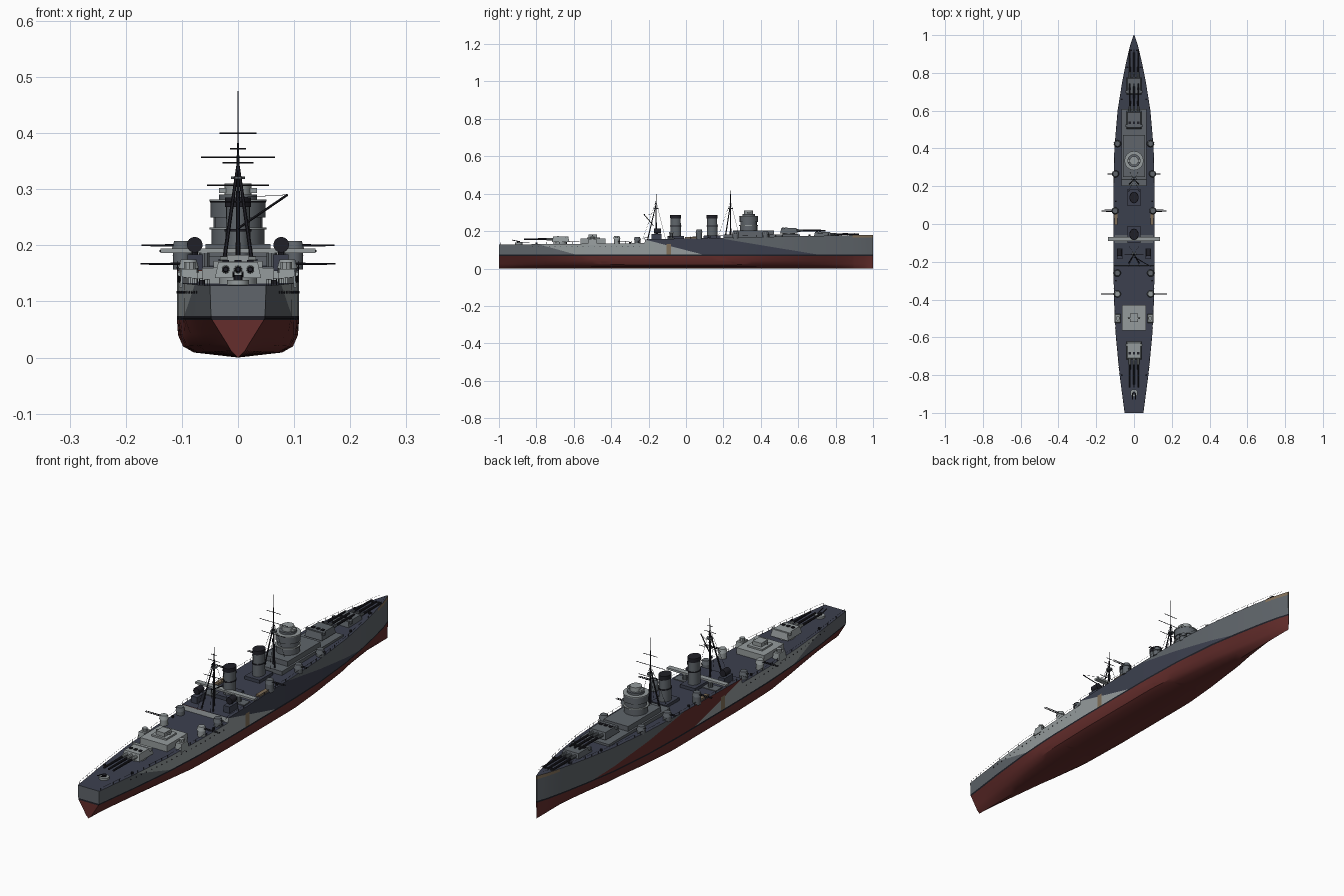
import bpy, bmesh, math
from mathutils import Vector, Matrix

cube = bpy.data.objects.get("Cube")
if cube:
    bpy.data.objects.remove(cube, do_unlink=True)

# Materials
COLOURS = {
    "navy": (0.045, 0.051, 0.077), "light_grey": (0.30, 0.33, 0.335),
    "mid_grey": (0.115, 0.13, 0.145), "hull_red": (0.13, 0.027, 0.025),
    "black": (0.014, 0.014, 0.02), "tan": (0.22, 0.16, 0.10)}
MATS = []
for name, rgb in COLOURS.items():
    m = bpy.data.materials.new(name)
    m.use_nodes = True
    m.diffuse_color = (*rgb, 1)
    m.node_tree.nodes["Principled BSDF"].inputs["Base Color"].default_value = (*rgb, 1)
    MATS.append(m)
NAVY, LIGHT, MID, RED, BLACK, TAN = range(6)
made = []


def finish(bm, name):
    me = bpy.data.meshes.new(name)
    bm.to_mesh(me)
    bm.free()
    for m in MATS:
        me.materials.append(m)
    ob = bpy.data.objects.new(name, me)
    bpy.context.collection.objects.link(ob)
    made.append(ob)


def paint(verts, mat):
    for f in {f for v in verts for f in v.link_faces}:
        f.material_index = mat


def box(bm, x, y, z, mat, taper=1.0):
    """Box from (min, max) pairs, the top scaled by taper."""
    lo, hi = Vector((x[0], y[0], z[0])), Vector((x[1], y[1], z[1]))
    c, s = (lo + hi) / 2, hi - lo
    vs = bmesh.ops.create_cube(bm, size=1)["verts"]
    for v in vs:
        k = taper if v.co.z > 0 else 1
        v.co = Vector((v.co.x * s.x * k, v.co.y * s.y * k, v.co.z * s.z)) + c
    paint(vs, mat)


def rod(bm, a, b, r, mat, r2=None, seg=6, stretch=1.0):
    """Cylinder or cone from a to b; stretch lengthens the section fore and aft."""
    a, b = Vector(a), Vector(b)
    d = b - a
    rot = Matrix.Identity(4) if stretch != 1 else d.to_track_quat("Z", "Y").to_matrix().to_4x4()
    mx = Matrix.Translation((a + b) / 2) @ rot @ Matrix.Diagonal((1, stretch, 1, 1))
    vs = bmesh.ops.create_cone(bm, cap_ends=True, segments=seg, radius1=r,
                               radius2=r if r2 is None else r2, depth=d.length, matrix=mx)["verts"]
    paint(vs, mat)


def drum(bm, x, y, z, r, mat, seg=16, r2=None, stretch=1.0):
    rod(bm, (x, y, z[0]), (x, y, z[1]), r, mat, r2, seg, stretch)


def interp(table, y):
    for (a, p), (b, q) in zip(table, table[1:]):
        if y <= b:
            return p + (q - p) * (y - a) / (b - a)
    return table[-1][1]


# Hull lines
BEAM = [(-1, .05), (-.8, .076), (-.6, .096), (-.4, .106), (-.2, .109), (.2, .109), (.4, .104),
        (.6, .087), (.75, .063), (.87, .039), (.95, .019), (1, .002)]
FULL = [(-1, 0), (-.75, .45), (-.45, .95), (-.2, 1), (.25, 1), (.6, .6), (.85, .15), (1, 0)]
END = [(.25, .012), (.4, .025), (.65, .045), (.96, .07)]
MIDSHIP = [(.72, .009), (.9, .02), (.98, .04), (1, .07)]


def deck_z(y):
    return .128 + .01 * (y + 1) if y < -.22 else .156 + .02 * (y + .22)


def side_x(y):
    return interp(BEAM, y)


bm = bmesh.new()
rings = []
ys = sorted([-1 + .05 * i for i in range(41)] + [-.2215, -.2185, .975])
for y in ys:
    w, f, d = side_x(y), interp(FULL, y), deck_z(y)
    half = [((e[0] + (m[0] - e[0]) * f) * w, e[1] + (m[1] - e[1]) * f) for e, m in zip(END, MIDSHIP)]
    half.append((w, d))
    pts = [(0, 0)] + half + [(0, d)] + [(-x, z) for x, z in reversed(half)]
    rings.append([bm.verts.new((x, y, z)) for x, z in pts])
n = len(rings[0])
for a, b in zip(rings, rings[1:]):
    for i in range(n):
        bm.faces.new((a[i], a[(i + 1) % n], b[(i + 1) % n], b[i]))
bm.faces.new(rings[0])
bm.faces.new(rings[-1])
bmesh.ops.recalc_face_normals(bm, faces=bm.faces)

# Camouflage edges: (y at waterline, y at deck height), cut into the hull sides
WL, TOP = .072, .155
CAMO = {"stern": (-.58, -.88), "aft": (.1, -.22), "fore": (.72, .22)}


def cut(co, no):
    bmesh.ops.bisect_plane(bm, geom=bm.verts[:] + bm.edges[:] + bm.faces[:], plane_co=co, plane_no=no)


def ahead(key, c):
    y0, y1 = CAMO[key]
    return c.y > y0 + (y1 - y0) * (c.z - WL) / (TOP - WL)


for y0, y1 in CAMO.values():
    cut((0, y0, WL), (0, TOP - WL, y0 - y1))
for z in (.067, .074, .13, .166):
    cut((0, 0, z), (0, 0, 1))
for y in (-.105, -.08, .89):
    cut((0, y, 0), (0, 1, 0))
for f in bm.faces:
    c = f.calc_center_median()
    if c.z < .067:
        mat = RED
    elif c.z < .074:
        mat = BLACK
    elif f.normal.z > .7:
        mat = NAVY
    elif (-.105 < c.y < -.08 and c.z < .13) or (c.y > .89 and c.z > .166):
        mat = TAN
    elif ahead("fore", c) or not ahead("stern", c):
        mat = MID
    elif ahead("aft", c):
        mat = NAVY if c.x > 0 else RED
    else:
        mat = LIGHT
    f.material_index = mat
finish(bm, "hull")

# Portholes and guard rails
bm = bmesh.new()
for s in (-1, 1):
    for i in range(20):
        y = -.82 + i * .03
        x = side_x(y) * s
        rod(bm, (x - .002 * s, y, .116), (x + .0012 * s, y, .116), .0022, BLACK, seg=8)
finish(bm, "portholes")
bm = bmesh.new()
for s in (-1, 1):
    posts = [Vector((s * (side_x(y) - .001), y, deck_z(y))) for y in [-.99 + .035 * i for i in range(57)]]
    up = Vector((0, 0, .011))
    for p, q in zip(posts, posts[1:]):
        rod(bm, p, p + up, .0006, BLACK, seg=4)
        rod(bm, p + up, q + up, .0004, BLACK, seg=3)
finish(bm, "guard_rails")


# Main turrets with three guns each
def turret(name, y, z, d, mat):
    bm = bmesh.new()
    drum(bm, 0, y, (z - .03, z + .008), .034, mat, 20)
    box(bm, (-.041, .041), (y - .047, y + .047), (z + .006, z + .034), mat, .86)
    box(bm, (-.044, .044), (y - d * .03 - .006, y - d * .03 + .006), (z + .024, z + .036), mat)
    for x in (-.022, 0, .022):
        rod(bm, (x, y + d * .035, z + .021), (x, y + d * .075, z + .021), .0075, mat, .006, 10)
        rod(bm, (x, y + d * .06, z + .021), (x, y + d * .195, z + .021), .0055, BLACK, .004, 10)
        box(bm, (x - .006, x + .006), (y - .02, y - .008), (z + .03, z + .038), BLACK)
    finish(bm, name)


turret("aft_turret", -.67, .136, -1, LIGHT)
turret("upper_fore_turret", .55, .182, 1, MID)
turret("lower_fore_turret", .73, .162, 1, MID)

# Aft deckhouse
bm = bmesh.new()
box(bm, (-.064, .064), (-.565, -.43), (.12, .16), LIGHT)
box(bm, (-.035, .035), (-.53, -.46), (.16, .167), LIGHT)
box(bm, (-.02, .02), (-.52, -.475), (.167, .183), LIGHT)
rod(bm, (-.032, -.5, .176), (.032, -.5, .176), .004, LIGHT, seg=8)
finish(bm, "aft_deckhouse")

# Forward deckhouse and bridge tower
bm = bmesh.new()
box(bm, (-.066, .066), (.2, .61), (.15, .181), MID)
box(bm, (-.058, .058), (.25, .47), (.18, .202), MID)
finish(bm, "forward_deckhouse")
bm = bmesh.new()
for z0, z1, r, mat in ((.2, .228, .047, MID), (.228, .232, .051, LIGHT), (.232, .25, .044, MID),
                       (.25, .278, .049, MID), (.278, .282, .051, LIGHT), (.282, .291, .034, MID)):
    drum(bm, 0, .335, (z0, z1), r, mat, 16)
drum(bm, 0, .335, (.291, .31), .024, LIGHT, 12)
box(bm, (-.034, .034), (.325, .345), (.293, .302), LIGHT)
finish(bm, "bridge_tower")

# Funnels
for name, y, base in (("aft_funnel", -.055, .155), ("fore_funnel", .14, .158)):
    bm = bmesh.new()
    box(bm, (-.035, .035), (y - .045, y + .045), (base - .01, base + .018), NAVY)
    drum(bm, 0, y, (base, .278), .023, MID, 20, .021, 1.25)
    drum(bm, 0, y, (.268, .285), .0235, BLACK, 20, None, 1.25)
    drum(bm, 0, y, (.225, .229), .0245, BLACK, 20, None, 1.25)
    finish(bm, name)


# Masts, yards, stays
def mast(name, y, top, legs, yards):
    bm = bmesh.new()
    rod(bm, (0, y, .155), (0, y, .36), .0045, BLACK, .0025, 8)
    rod(bm, (0, y, .35), (0, y, top), .0018, BLACK, .0008)
    for s in (-1, 1):
        rod(bm, (s * .027, y + legs, .155), (0, y, .345), .0035, BLACK, .0025)
        for dy in (-.07, .05):
            rod(bm, (s * .03, y + dy, .16), (0, y, .36), .0006, BLACK, seg=3)
    for z, w in yards:
        rod(bm, (-w, y, z), (w, y, z), .0013, BLACK)
    drum(bm, 0, y, (.318, .323), .013, MID, 10)
    finish(bm, name)


mast("fore_mast", .238, .475, -.03, ((.4, .033), (.357, .066), (.307, .055)))
mast("main_mast", -.16, .405, -.045, ((.372, .014), (.347, .028), (.278, .05)))

# Boat crane, transverse catapult, boats and lamps
bm = bmesh.new()
rod(bm, (0, -.175, .23), (.088, -.225, .29), .0022, BLACK)
rod(bm, (0, -.17, .285), (.088, -.225, .29), .0006, BLACK, seg=3)
finish(bm, "boat_crane")
bm = bmesh.new()
box(bm, (-.138, .138), (-.09, -.068), (.186, .194), LIGHT)
box(bm, (-.1, .1), (-.1, -.058), (.155, .162), MID)
for x in (-.06, .06):
    drum(bm, x, -.079, (.155, .187), .01, MID, 10)
finish(bm, "catapult")
for side, s in (("left", 1), ("right", -1)):
    bm = bmesh.new()
    box(bm, sorted((s * .087, s * .104)), (-.005, .062), (.158, .169), TAN)
    finish(bm, side + "_boat")
    bm = bmesh.new()
    box(bm, sorted((s * .062, s * .09)), (-.185, -.13), (.155, .184), NAVY)
    drum(bm, s * .077, -.155, (.18, .19), .006, BLACK, 8)
    rod(bm, (s * .077, -.17, .201), (s * .077, -.135, .201), .014, BLACK, seg=16)
    finish(bm, side + "_searchlight")

# Secondary guns along each side: y, x, reach, gun height, colour
GUNS = [(-.37, .088, .174, .167, LIGHT), (-.26, .088, .11, .16, MID), (.07, .1, .172, .2, MID),
        (.265, .098, .14, .19, MID), (.425, .088, .108, .19, MID)]
for side, s in (("left", 1), ("right", -1)):
    for i, (y, x, reach, z, mat) in enumerate(GUNS):
        bm = bmesh.new()
        drum(bm, s * x, y, (deck_z(y) - .005, z - .008), .016, mat, 14)
        drum(bm, s * x, y, (z - .008, z + .008), .019, mat, 14, .014)
        for dy in (-.004, .004):
            rod(bm, (s * x, y + dy, z), (s * reach, y + dy, z), .0022, BLACK, .0015)
        finish(bm, f"{side}_secondary_gun_{i + 1}")
    bm = bmesh.new()
    box(bm, sorted((s * .07, s * .104)), (-.525, -.475), (.125, .158), LIGHT, .8)
    drum(bm, s * .086, -.5, (.158, .17), .011, LIGHT, 10)
    finish(bm, side + "_aft_director")

# Stern light gun, bow windlass and bollards
bm = bmesh.new()
drum(bm, 0, -.895, (.127, .138), .02, LIGHT, 12)
drum(bm, 0, -.895, (.138, .147), .008, BLACK, 8)
for x in (-.008, .008):
    rod(bm, (x, -.895, .145), (x, -.93, .152), .002, BLACK)
finish(bm, "stern_light_gun")
bm = bmesh.new()
for s in (-1, 1):
    for y in (-.8, -.3, .12, .66, .83, .92):
        x = s * (side_x(y) - .012)
        drum(bm, x, y, (deck_z(y) - .002, deck_z(y) + .008), .005, BLACK, 8)
finish(bm, "bollards")

# Smooth the round parts, keep edges sharp
bpy.ops.object.select_all(action="DESELECT")
for ob in made:
    ob.select_set(True)
bpy.context.view_layer.objects.active = made[0]
bpy.ops.object.shade_smooth_by_angle(angle=math.radians(32))
